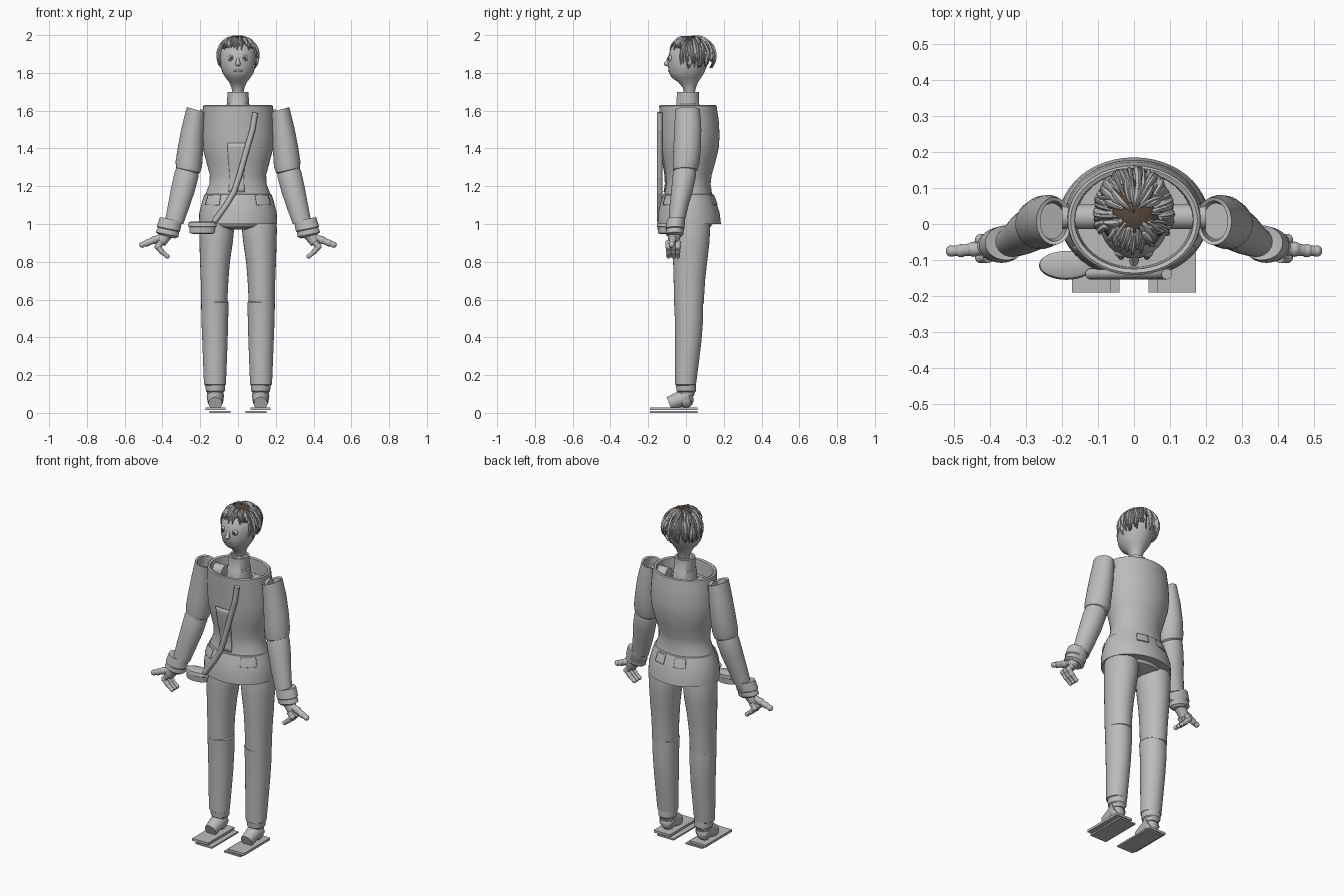
import bpy, bmesh, math, random
from math import sin, cos, pi, radians
from mathutils import Vector

random.seed(4)
if "Cube" in bpy.data.objects:
    bpy.data.objects.remove(bpy.data.objects["Cube"])


def material(name, colour):
    mat = bpy.data.materials.new(name)
    mat.use_nodes = True
    mat.diffuse_color = (*colour, 1)
    mat.node_tree.nodes["Principled BSDF"].inputs["Base Color"].default_value = (*colour, 1)
    return mat


GREY = material("plain grey", (0.5, 0.5, 0.5))
BROWN = material("dark brown", (0.10, 0.065, 0.045))
parts = []


def finish(bm, name, mat=GREY, mirror=False, thick=0, angle=35):
    bmesh.ops.recalc_face_normals(bm, faces=bm.faces)
    mesh = bpy.data.meshes.new(name)
    bm.to_mesh(mesh)
    bm.free()
    mesh.materials.append(mat)
    obj = bpy.data.objects.new(name, mesh)
    bpy.context.collection.objects.link(obj)
    if thick:
        solid = obj.modifiers.new("thickness", "SOLIDIFY")
        solid.thickness, solid.offset = thick, 0
    if mirror:
        obj.modifiers.new("mirror", "MIRROR")
    parts.append(obj)
    return obj


def add_grid(bm, rows, closed=False):
    """Skin a list of point rows with quads."""
    rings = [[bm.verts.new(p) for p in row] for row in rows]
    n = len(rings[0])
    for low, high in zip(rings, rings[1:]):
        for i in range(n if closed else n - 1):
            j = (i + 1) % n
            bm.faces.new((low[i], low[j], high[j], high[i]))
    return rings


def loft(name, sections, n=32, mat=GREY, mirror=False, tilt=0):
    """Skin ellipses given as (z, centre x, centre y, radius x, radius y)."""
    bm = bmesh.new()
    rows = []
    for z, x, y, rx, ry in sections:
        turns = [2 * pi * i / n for i in range(n)]
        rows.append([(x + rx * cos(a), y + ry * sin(a), z + tilt * cos(a)) for a in turns])
    rings = add_grid(bm, rows, closed=True)
    bm.faces.new(rings[0])
    bm.faces.new(rings[-1])
    return finish(bm, name, mat, mirror)


def add_tube(bm, start, end, r1, r2, sides=14):
    start, end = Vector(start), Vector(end)
    made = bmesh.ops.create_cone(bm, cap_ends=True, segments=sides, radius1=r1, radius2=r2,
                                 depth=(end - start).length)
    turn = (end - start).to_track_quat("Z", "Y").to_matrix()
    for v in made["verts"]:
        v.co = turn @ v.co + (start + end) / 2


def add_ball(bm, centre, size):
    made = bmesh.ops.create_uvsphere(bm, u_segments=16, v_segments=10, radius=1)
    for v in made["verts"]:
        v.co = Vector(centre) + Vector([c * s for c, s in zip(v.co, size)])


def add_box(bm, low, high):
    made = bmesh.ops.create_cube(bm, size=1)
    for v in made["verts"]:
        v.co = [(a + b) / 2 + c * (b - a) for a, b, c in zip(low, high, v.co)]


# Jacket: outer wall from hem to collar, then back down inside the open neck
jacket = [(1.0, 0, .017, .207, .168), (1.06, 0, .015, .205, .163), (1.12, 0, .013, .19, .145),
          (1.157, 0, .012, .177, .132), (1.16, 0, .012, .171, .126), (1.21, 0, .012, .152, .118),
          (1.26, 0, .014, .149, .122), (1.33, 0, .018, .168, .138), (1.4, 0, .021, .186, .152),
          (1.47, 0, .022, .191, .156), (1.55, 0, .017, .188, .156), (1.625, 0, .01, .184, .152)]
rim = [(1.63, 0, .01, .176, .146), (1.625, 0, .01, .165, .135), (1.54, 0, .012, .16, .132)]
loft("jacket", jacket + rim, n=48)


def on_jacket(angle, z, lift=0.003):
    for a, b in zip(jacket, jacket[1:]):
        if a[0] <= z <= b[0]:
            t = (z - a[0]) / (b[0] - a[0])
            _, x, y, rx, ry = [p + (q - p) * t for p, q in zip(a, b)]
            return Vector((x + (rx + lift) * cos(angle), y + (ry + lift) * sin(angle), z))


def patch(name, left, right, low, high, mirror=False):
    rows = []
    for k in range(13):
        z = low + (high - low) * k / 12
        rows.append([on_jacket(radians(left + (right - left) * i / 8), z) for i in range(9)])
    bm = bmesh.new()
    add_grid(bm, rows)
    finish(bm, name, GREY, mirror, thick=0.006)


patch("front_placket", -107, -78, 1.17, 1.43)
patch("front_pocket_flaps", -60, -30, 1.1, 1.15, True)
patch("back_pocket_flaps", 60, 80, 1.1, 1.15, True)

# Neck with stepped base inside the collar, and shoulder pegs
loft("neck", [(1.53, 0, .01, .1, .09), (1.56, 0, .01, .085, .08), (1.57, 0, .01, .068, .068),
              (1.63, 0, .01, .064, .063), (1.635, 0, .01, .058, .06), (1.7, 0, .01, .056, .058),
              (1.7, 0, .01, .045, .046), (1.67, 0, .01, .04, .04)])
bm = bmesh.new()
add_tube(bm, (.1, .02, 1.57), (.2, .02, 1.57), .035, .035)
finish(bm, "shoulder_pegs", mirror=True)

# Arms
loft("upper_arms", [(1.54, .228, .008, .035, .05), (1.6, .222, .008, .038, .056),
                    (1.605, .222, .008, .049, .066), (1.5, .238, .01, .06, .071),
                    (1.4, .251, .006, .066, .073), (1.32, .26, 0, .07, .07),
                    (1.285, .265, -.004, .064, .064), (1.275, .267, -.004, .05, .05)],
     mirror=True, tilt=.014)
loft("forearms", [(1.3, .266, -.004, .055, .056), (1.26, .273, -.008, .064, .062),
                  (1.18, .292, -.02, .062, .058), (1.1, .313, -.036, .056, .05),
                  (1.01, .338, -.05, .048, .042)], mirror=True, tilt=.01)
loft("sleeve_cuffs", [(1.02, .35, -.05, .045, .04), (1.025, .355, -.052, .058, .048),
                      (.975, .368, -.058, .062, .05), (.97, .368, -.058, .056, .046),
                      (.945, .375, -.06, .06, .046), (.935, .378, -.06, .045, .035)],
     mirror=True, tilt=.012)

# Hands: palm, outstretched finger and curled fingers, each jointed
bm = bmesh.new()
add_tube(bm, (.37, -.06, .96), (.41, -.066, .9), .036, .028)


def finger(path, radius):
    for k, (a, b) in enumerate(zip(path, path[1:])):
        r = radius * (1 - .12 * k)
        add_tube(bm, a, b, r, r * .86)
        add_ball(bm, b, [r] * 3)


finger([(.4, -.066, .93), (.445, -.07, .915), (.48, -.074, .9), (.507, -.075, .89)], .021)
for y in (-.092, -.068, -.044):
    finger([(.405, y, .905), (.425, y, .88), (.405, y, .855), (.375, y, .83)], .017)
finish(bm, "hands", mirror=True)

# Pelvis and legs
loft("pelvis", [(.97, 0, .02, .06, .07), (.985, 0, .02, .14, .11), (1.03, 0, .02, .18, .14),
                (1.1, 0, .015, .16, .12)])
loft("thighs", [(1.06, .113, .025, .08, .09), (.98, .113, .028, .093, .1),
                (.9, .116, .026, .088, .098), (.8, .122, .022, .079, .09),
                (.7, .124, .018, .073, .083), (.62, .125, .016, .07, .08),
                (.58, .125, .016, .07, .078), (.57, .125, .016, .055, .06)], mirror=True)
loft("shins", [(.6, .122, .014, .06, .065), (.585, .122, .014, .073, .077),
               (.5, .123, .016, .071, .075), (.38, .122, .012, .067, .07),
               (.25, .122, .004, .062, .062), (.15, .122, -.002, .058, .055),
               (.145, .122, -.002, .05, .048)], mirror=True)
loft("trouser_cuffs", [(.155, .12, 0, .045, .045), (.15, .12, 0, .053, .053),
                       (.115, .12, .002, .05, .052), (.11, .12, .002, .044, .046),
                       (.09, .12, .002, .04, .04)], mirror=True)

# Feet: sloping instep over two overlapping sole plates
bm = bmesh.new()
add_tube(bm, (.12, .015, .09), (.12, -.09, .05), .046, .036, 20)
add_ball(bm, (.12, .0, .07), (.043, .04, .045))
finish(bm, "insteps", mirror=True)
bm = bmesh.new()
add_box(bm, (.065, -.19, .014), (.172, .06, .028))
add_box(bm, (.04, -.19, 0), (.15, .06, .009))
finish(bm, "soles", mirror=True)

# Shoulder strap following the chest, and hip pouch
bm = bmesh.new()
stops = [(-62, 1.59), (-67, 1.5), (-74, 1.42), (-80, 1.34), (-88, 1.25), (-97, 1.17),
         (-108, 1.1), (-124, 1.02)]
points = [on_jacket(radians(a), z, .008) for a, z in stops]
for p in points:
    p.y = min(p.y, -.139)
for a, b in zip(points, points[1:]):
    add_tube(bm, a, b, .015, .015, 12)
    add_ball(bm, b, [.0155] * 3)
finish(bm, "shoulder_strap")
pouch = loft("hip_pouch", [(.948, -.19, -.115, .05, .025), (.952, -.19, -.115, .066, .033),
                           (.985, -.188, -.115, .07, .036), (.988, -.188, -.115, .076, .04),
                           (1.008, -.188, -.113, .074, .038), (1.013, -.188, -.113, .06, .03)])

# Head with nose, ears, eyes and mouth
loft("head", [(1.7, 0, .018, .03, .03), (1.72, 0, .018, .034, .034), (1.75, 0, .012, .046, .052),
              (1.775, 0, .002, .066, .078), (1.8, 0, .003, .082, .093), (1.84, 0, .008, .094, .104),
              (1.88, 0, .015, .098, .11), (1.92, 0, .022, .094, .107), (1.95, 0, .028, .08, .093),
              (1.975, 0, .03, .054, .062), (1.985, 0, .03, .02, .025)])
bm = bmesh.new()
add_ball(bm, (0, -.1, 1.848), (.014, .017, .013))
add_tube(bm, (0, -.084, 1.885), (0, -.103, 1.85), .007, .011)
add_ball(bm, (0, -.088, 1.81), (.024, .008, .006))
finish(bm, "nose_and_mouth")
bm = bmesh.new()
add_ball(bm, (.1, .02, 1.865), (.009, .017, .026))
finish(bm, "ears", mirror=True)
for name, y, size, mat in (("eyeballs", -.079, .018, GREY), ("pupils", -.093, .008, BROWN)):
    bm = bmesh.new()
    add_ball(bm, (.036, y, 1.878), (size, size * .8, size))
    finish(bm, name, mat, mirror=True)

# Hair: brown scalp under loose grey locks
centre, radii = Vector((0, .032, 1.885)), Vector((.098, .112, .106))


def on_scalp(theta, phi, lift):
    way = (sin(theta) * cos(phi), sin(theta) * sin(phi), cos(theta))
    return centre + Vector([w * r * lift for w, r in zip(way, radii)])


bm = bmesh.new()
turns = [2 * pi * i / 32 for i in range(32)]
add_grid(bm, [[on_scalp(.02 + k * (.11 + .012 * sin(a)), a, 1.035) for a in turns]
              for k in range(12)], closed=True)
finish(bm, "scalp_hair", BROWN, thick=0.004)


def add_lock(bm, phi, start, end, width, drift, lift):
    rows = []
    for k in range(8):
        t = k / 7
        theta, turn = start + (end - start) * t, phi + drift * t
        half = width * sin(pi * (.12 + .85 * t)) / max(sin(theta), .3)
        rise = lift + .06 * sin(pi * t)
        rows.append([on_scalp(theta, turn + s * half, rise - .03 * abs(s)) for s in (-1, 0, 1)])
    add_grid(bm, rows)


bm = bmesh.new()
for k in range(110):
    phi = 2 * pi * k / 110 + random.uniform(-.05, .05)
    back = sin(phi)
    start = random.uniform(.45, 1.0) if back > -.3 else random.uniform(.3, .7)
    end = random.uniform(1.75, 2.15) if back > -.45 else random.uniform(.95, 1.25)
    add_lock(bm, phi, start, end, random.uniform(.04, .09), random.uniform(-.25, .25),
             random.uniform(1.04, 1.12))
# Crown locks swept across the top
for k in range(16):
    add_lock(bm, random.uniform(.2, pi - .2), random.uniform(.1, .4), random.uniform(.9, 1.3),
             random.uniform(.05, .09), random.uniform(-.4, .4), 1.07)
finish(bm, "hair_locks", thick=0.003)

# Smooth shading with crisp edges
bpy.ops.object.select_all(action="DESELECT")
for obj in parts:
    obj.select_set(True)
bpy.context.view_layer.objects.active = parts[0]
bpy.ops.object.shade_smooth_by_angle(angle=radians(35))
